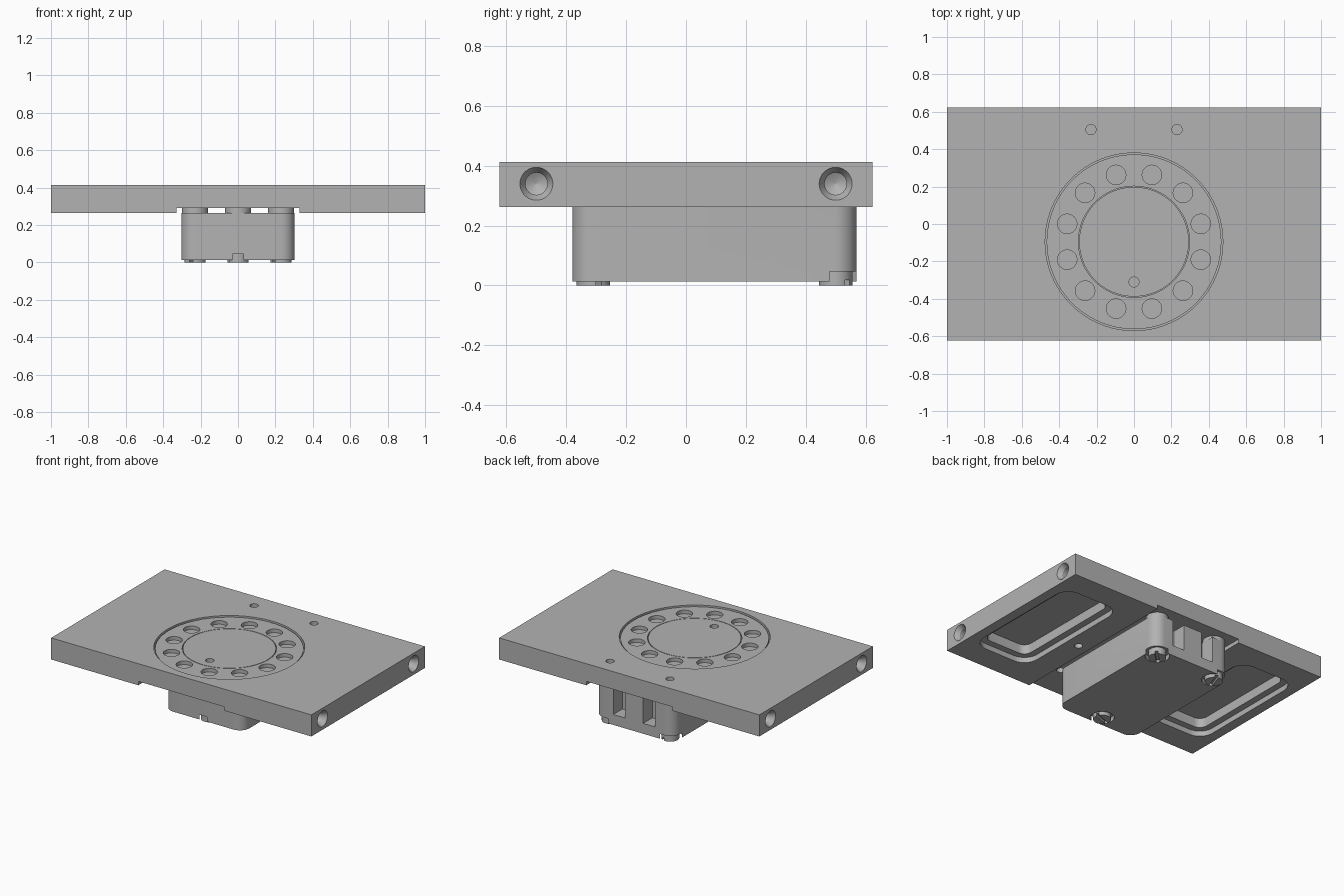
import bpy, bmesh
from math import pi, cos, sin, radians
from mathutils import Matrix, Vector

cube = bpy.data.objects.get("Cube")
if cube:
    bpy.data.objects.remove(cube, do_unlink=True)

GREY = (0.45, 0.45, 0.45, 1)
grey = bpy.data.materials.new("machined grey")
grey.use_nodes = True
grey.diffuse_color = GREY
grey.node_tree.nodes["Principled BSDF"].inputs["Base Color"].default_value = GREY


def make(name, bm):
    bmesh.ops.recalc_face_normals(bm, faces=bm.faces)
    mesh = bpy.data.meshes.new(name)
    bm.to_mesh(mesh)
    bm.free()
    ob = bpy.data.objects.new(name, mesh)
    mesh.materials.append(grey)
    bpy.context.collection.objects.link(ob)
    return ob


def box(name, x0, x1, y0, y1, z0, z1):
    bm = bmesh.new()
    size = Matrix.Diagonal((x1 - x0, y1 - y0, z1 - z0, 1))
    mid = Matrix.Translation(((x0 + x1) / 2, (y0 + y1) / 2, (z0 + z1) / 2))
    bmesh.ops.create_cube(bm, size=1, matrix=mid @ size)
    return make(name, bm)


def lathe(name, profile, matrix, closed=False, steps=48):
    """Spin (radius, height) pairs around local z; closed makes a ring."""
    bm = bmesh.new()
    rows = []
    for i in range(steps):
        a = 2 * pi * i / steps
        rows.append([bm.verts.new((r * cos(a), r * sin(a), h)) for r, h in profile])
    n = len(profile)
    for a, b in zip(rows, rows[1:] + rows[:1]):
        for j in range(n if closed else n - 1):
            k = (j + 1) % n
            bm.faces.new((a[j], b[j], b[k], a[k]))
    if not closed:
        bm.faces.new([row[0] for row in rows])
        bm.faces.new([row[-1] for row in rows])
    bm.transform(matrix)
    return make(name, bm)


def cyl(name, x, y, r, z0, z1):
    return lathe(name, [(r, z0), (r, z1)], Matrix.Translation((x, y, 0)))


def rounded_block(name, x0, x1, y0, y1, z0, z1, r):
    """Upright block with rounded vertical corners."""
    bm = bmesh.new()
    outline = []
    corners = [(x1 - r, y1 - r), (x0 + r, y1 - r), (x0 + r, y0 + r), (x1 - r, y0 + r)]
    for q, (cx, cy) in enumerate(corners):
        for i in range(9):
            a = (q + i / 8) * pi / 2
            outline.append(bm.verts.new((cx + r * cos(a), cy + r * sin(a), z0)))
    base = bm.faces.new(outline)
    top = bmesh.ops.extrude_face_region(bm, geom=[base])["geom"]
    bmesh.ops.translate(bm, vec=(0, 0, z1 - z0),
                        verts=[v for v in top if isinstance(v, bmesh.types.BMVert)])
    return make(name, bm)


def boolean(target, tools, operation="DIFFERENCE"):
    for tool in tools:
        mod = target.modifiers.new("bool", "BOOLEAN")
        mod.operation, mod.solver, mod.object = operation, "EXACT", tool
        bpy.context.view_layer.objects.active = target
        bpy.ops.object.modifier_apply(modifier=mod.name)
        bpy.data.objects.remove(tool, do_unlink=True)


def smooth(ob):
    bpy.ops.object.select_all(action="DESELECT")
    ob.select_set(True)
    bpy.context.view_layer.objects.active = ob
    bpy.ops.object.shade_smooth_by_angle(angle=radians(30))


TOP, BOTTOM, CEILING = 0.413, 0.263, 0.29
DIAL_Y, DIAL_TOP = -0.095, 0.405
SCREWS = [(-0.23, 0.5), (0.23, 0.5), (0, -0.31)]

# Panel with channel, dial seat, pockets and drilled edges
panel = box("panel", -1, 1, -0.623, 0.623, BOTTOM, TOP)
cuts = [box("channel", -0.33, 0.33, -0.7, 0.7, 0.2, CEILING),
        lathe("dial_seat", [(0.475, 0.375), (0.475, 0.5)],
              Matrix.Translation((0, DIAL_Y, 0)), steps=96)]
for s in (-1, 1):
    for inset, depth in ((0, 0.3), (0.045, 0.365)):
        xs = sorted((s * (0.5 + inset), s * (0.93 - inset)))
        cuts.append(rounded_block("pocket", *xs, -0.45 + inset, 0.45 - inset,
                                  0.2, depth, 0.1 - inset))
    cuts.append(cyl("top_hole", s * 0.23, 0.505, 0.027, 0.33, 0.5))
    for x, y in ((0.41, -0.05), (0.27, -0.39)):
        cuts.append(cyl("under_hole", s * x, y, 0.026, 0.2, 0.34))
    for y in (-0.5, 0.5):
        turn = Vector((s, 0, 0)).to_track_quat("Z", "Y").to_matrix().to_4x4()
        cuts.append(lathe("side_bore", [(0.001, -0.1), (0.037, -0.08), (0.037, -0.03),
                                        (0.055, 0), (0.055, 0.05)],
                          Matrix.Translation((s, y, 0.34)) @ turn))
boolean(panel, cuts)
smooth(panel)

# Dial ring with twelve finger holes
dial = lathe("dial_ring", [(0.297, 0.37), (0.467, 0.37), (0.467, DIAL_TOP), (0.297, DIAL_TOP)],
             Matrix.Translation((0, DIAL_Y, 0)), closed=True, steps=96)
holes = []
for i in range(12):
    a = radians(15 + 30 * i)
    holes.append(cyl("finger_hole", 0.37 * cos(a), DIAL_Y + 0.37 * sin(a),
                     0.052, 0.38, 0.5))
boolean(dial, holes)
smooth(dial)

# Centre disc with one small hole
disc = lathe("centre_disc", [(0.293, 0.37), (0.293, DIAL_TOP)],
             Matrix.Translation((0, DIAL_Y, 0)), steps=96)
boolean(disc, [cyl("disc_hole", 0, -0.31, 0.027, 0.38, 0.5)])
smooth(disc)

# Housing under the panel, open at the back around a middle block
housing = rounded_block("housing", -0.303, 0.303, -0.38, 0.57, 0.013, 0.265, 0.072)
boolean(housing, [box("opening", *xs, 0.47, 0.6, 0.085, 0.3)
                  for xs in ((-0.16, -0.07), (0.07, 0.16))]
        + [cyl("screw_recess", x, y, 0.076, -0.1, 0.046) for x, y in SCREWS])
smooth(housing)

# Standoffs, slotted screws
for n, (x, y) in enumerate(SCREWS):
    smooth(cyl(f"standoff_{n + 1}", x, y, 0.07, 0.25, CEILING))
    screw = cyl(f"screw_{n + 1}", x, y, 0.056, 0, 0.05)
    slot = box("slot", -0.1, 0.1, -0.01, 0.01, -0.1, 0.018)
    slot.data.transform(Matrix.Translation((x, y, 0)) @ Matrix.Rotation(radians(70 - 25 * n), 4, "Z"))
    boolean(screw, [slot])
    smooth(screw)
